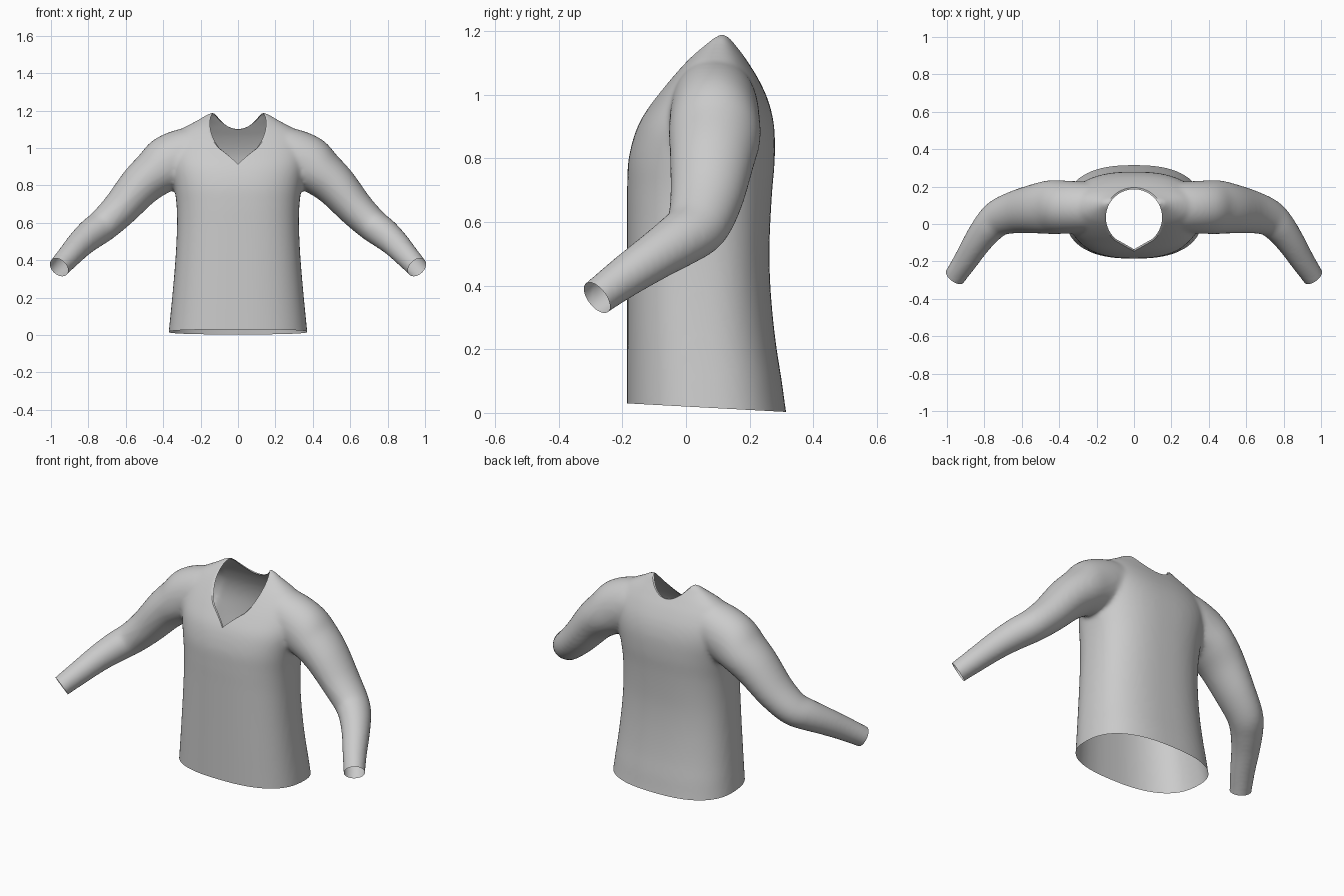
import bpy, bmesh, math
from mathutils import Vector

if "Cube" in bpy.data.objects:
    bpy.data.objects.remove(bpy.data.objects["Cube"])

SEG = 64
NECK_Y = 0.035


def spline(rows, steps=6):
    """Catmull-Rom interpolation through rows of numbers."""
    out = []
    for i in range(len(rows) - 1):
        a, b = rows[max(i - 1, 0)], rows[i]
        c, d = rows[i + 1], rows[min(i + 2, len(rows) - 1)]
        for s in range(steps):
            t = s / steps
            out.append([0.5 * (2 * q + (r - p) * t + (2 * p - 5 * q + 4 * r - w) * t * t
                               + (3 * q - p - 3 * r + w) * t ** 3)
                        for p, q, r, w in zip(a, b, c, d)])
    return out + [list(rows[-1])]


def loft(bm, rings):
    """Closed skin through rings of points."""
    loops = [[bm.verts.new(p) for p in ring] for ring in rings]
    n = len(loops[0])
    for a, b in zip(loops, loops[1:]):
        for i in range(n):
            j = (i + 1) % n
            bm.faces.new((a[i], a[j], b[j], b[i]))
    bm.faces.new(loops[0][::-1])
    bm.faces.new(loops[-1])


def to_object(bm, name):
    bmesh.ops.recalc_face_normals(bm, faces=bm.faces)
    me = bpy.data.meshes.new(name)
    bm.to_mesh(me)
    bm.free()
    ob = bpy.data.objects.new(name, me)
    bpy.context.collection.objects.link(ob)
    return ob


def power(v, e):
    return math.copysign(abs(v) ** e, v)


# torso: height, half width, front y, back y
torso = [(-0.10, 0.382, -0.185, 0.335), (0.0, 0.372, -0.185, 0.315),
         (0.1, 0.362, -0.185, 0.301), (0.2, 0.352, -0.185, 0.285),
         (0.3, 0.343, -0.185, 0.273), (0.4, 0.335, -0.185, 0.265),
         (0.5, 0.329, -0.185, 0.262), (0.6, 0.326, -0.185, 0.265),
         (0.7, 0.329, -0.185, 0.271), (0.8, 0.342, -0.180, 0.279),
         (0.9, 0.360, -0.152, 0.277), (0.98, 0.362, -0.104, 0.259),
         (1.05, 0.340, -0.052, 0.227), (1.10, 0.300, -0.010, 0.196),
         (1.13, 0.250, 0.018, 0.177), (1.155, 0.205, 0.045, 0.160),
         (1.178, 0.170, 0.072, 0.145), (1.19, 0.145, 0.092, 0.130)]
# sleeve: centre x, y, z, radius across, radius in depth
sleeve = [(0.14, 0.09, 0.985, 0.130, 0.120), (0.26, 0.09, 0.965, 0.145, 0.135),
          (0.37, 0.09, 0.918, 0.150, 0.142), (0.445, 0.09, 0.865, 0.128, 0.144),
          (0.525, 0.082, 0.795, 0.114, 0.133), (0.63, 0.065, 0.675, 0.098, 0.115),
          (0.72, 0.035, 0.588, 0.088, 0.100), (0.78, -0.02, 0.543, 0.083, 0.088),
          (0.84, -0.10, 0.490, 0.074, 0.076), (0.90, -0.195, 0.425, 0.065, 0.066),
          (0.957, -0.28, 0.362, 0.058, 0.058), (1.01, -0.36, 0.300, 0.054, 0.054)]

bm = bmesh.new()
rings = []
for z, a, yf, yb in spline(torso, 4):
    c, b = (yf + yb) / 2, (yb - yf) / 2
    ring = []
    for i in range(SEG):
        t = 2 * math.pi * i / SEG
        ring.append((a * power(math.cos(t), 0.8), c + b * power(math.sin(t), 0.8), z))
    rings.append(ring)
loft(bm, rings)

rows = spline(sleeve, 5)
for side in (1, -1):
    rings = []
    for k, (x, y, z, rv, rd) in enumerate(rows):
        p, q = rows[max(k - 1, 0)], rows[min(k + 1, len(rows) - 1)]
        tan = (Vector(q[:3]) - Vector(p[:3])).normalized()
        depth = Vector((0, 1, 0))
        depth = (depth - tan * depth.dot(tan)).normalized()
        across = tan.cross(depth)
        ring = []
        for i in range(SEG):
            t = 2 * math.pi * i / SEG
            v = Vector((x, y, z)) + depth * rd * math.cos(t) + across * rv * math.sin(t)
            ring.append((v.x * side, v.y, v.z))
        rings.append(ring)
    loft(bm, rings)
body = to_object(bm, "body_form")

# V-neck cutter: round at the back, pointed at the front
outline = [(0.16 * math.cos(math.radians(a)), NECK_Y + 0.16 * math.sin(math.radians(a)))
           for a in range(-50, 231, 5)] + [(0.0, -0.146)]
bm = bmesh.new()
loft(bm, [[(x, y, z) for x, y in outline] for z in (0.6, 1.4)])
cutter = to_object(bm, "neck_cutter")
cutter.hide_render = True

# merge torso and sleeves, soften the joins, cut the neck
m = body.modifiers.new("merge", 'REMESH')
m.mode = 'VOXEL'
m.voxel_size = 0.012
m = body.modifiers.new("soften", 'SMOOTH')
m.factor = 0.5
m.iterations = 10
m = body.modifiers.new("neck", 'BOOLEAN')
m.operation = 'DIFFERENCE'
m.solver = 'EXACT'
m.object = cutter
deps = bpy.context.evaluated_depsgraph_get()
merged = bpy.data.meshes.new_from_object(body.evaluated_get(deps))
bm = bmesh.new()
bm.from_mesh(merged)
for ob in (body, cutter):
    bpy.data.objects.remove(ob, do_unlink=True)


def in_neck(p, grow=1.004):
    """Point in the slightly enlarged neck outline, seen from above."""
    x, y = p.x / grow, (p.y - NECK_Y) / grow + NECK_Y
    inside = False
    for (x1, y1), (x2, y2) in zip(outline, outline[1:] + outline[:1]):
        if (y1 > y) != (y2 > y) and x < (x2 - x1) * (y - y1) / (y2 - y1) + x1:
            inside = not inside
    return inside


# hollow the neck
bm.normal_update()
well = [f for f in bm.faces if f.calc_center_median().z > 0.55
        and in_neck(f.calc_center_median())
        and (abs(f.normal.z) < 0.02 or f.calc_center_median().z < 0.7)]
bmesh.ops.delete(bm, geom=well, context='FACES')

# narrow collar fold
rim = [e for e in bm.edges if e.is_boundary]
fold = bmesh.ops.extrude_edge_only(bm, edges=rim)["geom"]
for v in fold:
    if isinstance(v, bmesh.types.BMVert):
        v.co.x *= 0.94
        v.co.y = NECK_Y + (v.co.y - NECK_Y) * 0.94
        v.co.z -= 0.002

# open the hem and both cuffs
cuts = [((0, 0, 0.02), (0, -0.054, -1))]
cuts += [((s * 0.957, -0.28, 0.362), (s * 0.5, -0.68, -0.52)) for s in (1, -1)]
for co, no in cuts:
    bmesh.ops.bisect_plane(bm, geom=bm.verts[:] + bm.edges[:] + bm.faces[:],
                           plane_co=co, plane_no=no, clear_outer=True)

shirt = to_object(bm, "shirt")
mat = bpy.data.materials.new("grey cloth")
mat.diffuse_color = (0.6, 0.6, 0.6, 1)
mat.use_nodes = True
mat.node_tree.nodes["Principled BSDF"].inputs["Base Color"].default_value = mat.diffuse_color
shirt.data.materials.clear()
shirt.data.materials.append(mat)
for f in shirt.data.polygons:
    f.material_index = 0
bpy.context.view_layer.objects.active = shirt
shirt.select_set(True)
bpy.ops.object.shade_smooth_by_angle(angle=math.radians(40))
